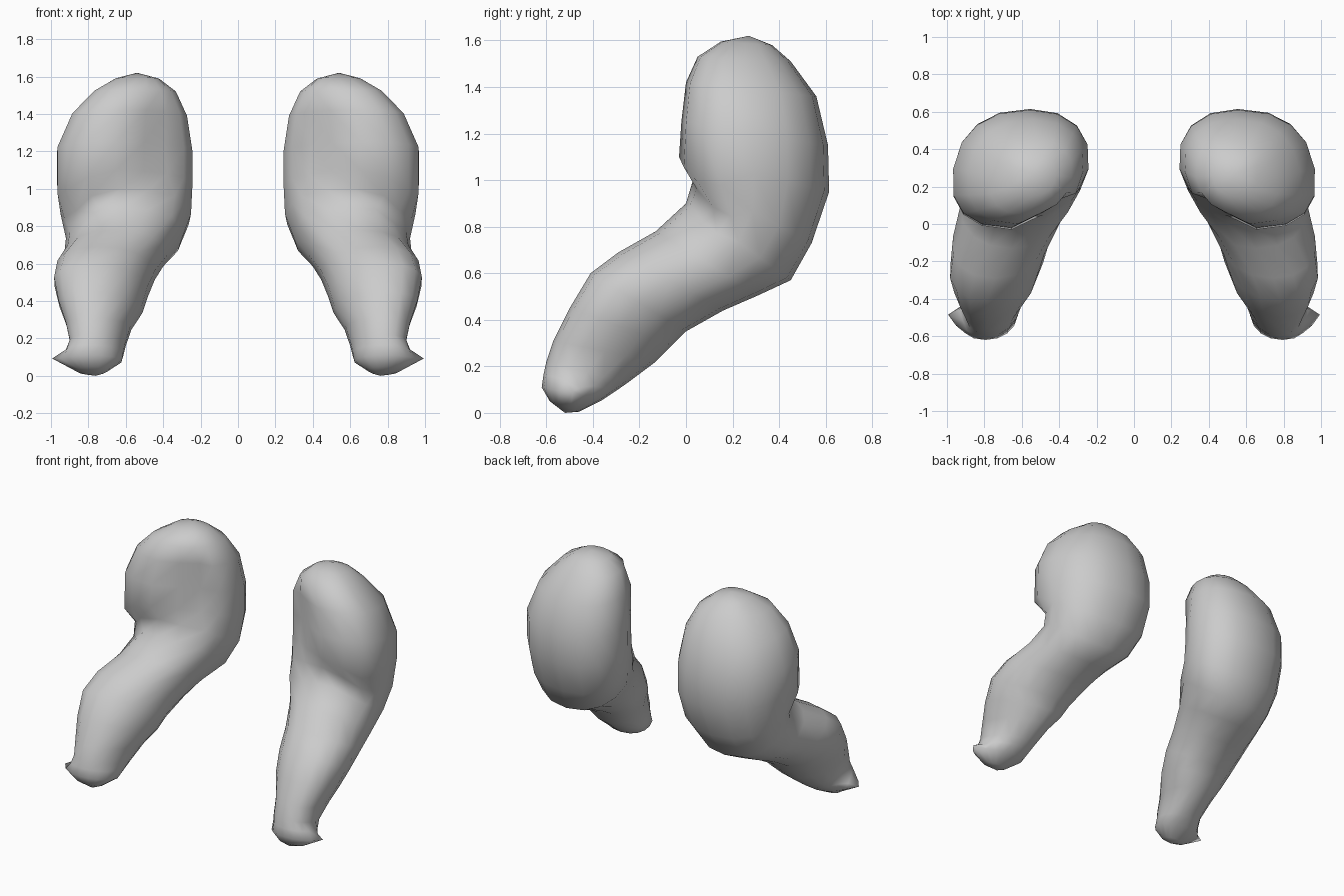
import bpy, bmesh, math
from mathutils import Vector

if "Cube" in bpy.data.objects:
    bpy.data.objects.remove(bpy.data.objects["Cube"])

SEGMENTS = 16

# one row per cross-section, bottom to top:
# front y, front z, back y, back z, inner x, outer x, sideways lean of the front
RINGS = [
    (-.585, .05, -.46, .005, .70, .86, 0),
    (-.62, .11, -.36, .055, .62, .93, .02),
    (-.612, .165, -.30, .095, .61, .915, .03),
    (-.60, .22, -.25, .13, .60, .90, .03),
    (-.57, .31, -.13, .22, .57, .92, .04),
    (-.50, .45, -.06, .29, .51, .96, .05),
    (-.41, .60, .00, .35, .48, .985, .05),
    (-.29, .69, .16, .44, .44, .97, .04),
    (-.13, .78, .31, .505, .38, .93, 0),
    (.00, .90, .45, .57, .30, .92, 0),
    (.03, 1.0, .54, .73, .25, .95, .03),
    (-.03, 1.10, .615, .95, .24, .97, .05),
    (-.02, 1.25, .61, 1.15, .24, .97, .05),
    (.00, 1.42, .56, 1.36, .27, .89, .04),
    (.05, 1.53, .45, 1.51, .33, .77, .03),
    (.15, 1.595, .37, 1.58, .42, .66, 0),
]

# local pushes: (ring, point) -> offset. Point 0 is outer, 4 front, 8 inner
PUSH = {
    # spur on the outside of the lower end
    (1, 0): (.065, .005, .01), (1, 1): (.025, 0, 0), (1, 15): (.01, 0, 0),
    (2, 0): (.02, 0, -.02),
    # outer front crease slants down under the upper bulge
    (9, 1): (0, 0, -.03), (9, 2): (-.01, .01, -.03),
    (10, 1): (-.01, .02, -.08), (10, 2): (-.02, .02, -.08), (10, 3): (0, 0, -.03),
    (11, 1): (0, 0, -.08), (11, 2): (0, 0, -.09), (11, 3): (0, 0, -.04),
    # inner front is hollowed and flows into the lower part
    (9, 6): (-.03, 0, 0), (10, 6): (-.03, .02, 0),
    (11, 5): (0, .05, 0), (11, 6): (0, .08, 0), (11, 7): (0, .03, 0),
    (12, 5): (0, .06, 0), (12, 6): (.01, .08, 0), (12, 7): (0, .03, 0),
    (13, 5): (0, .04, 0), (13, 6): (0, .06, 0),
}

skin = bpy.data.materials.new("plain grey")
skin.diffuse_color = (.6, .6, .6, 1)
skin.use_nodes = True
skin.node_tree.nodes["Principled BSDF"].inputs["Base Color"].default_value = skin.diffuse_color


def squarish(v, power=.92):
    return math.copysign(abs(v) ** power, v)


def make_limb(name, side):
    bm = bmesh.new()
    loops = []
    for i, (fy, fz, by, bz, x0, x1, lean) in enumerate(RINGS):
        centre = Vector(((x0 + x1) / 2, (fy + by) / 2, (fz + bz) / 2))
        forward = Vector((0, fy - by, fz - bz)) / 2
        half = math.sqrt(((x1 - x0) / 2) ** 2 - lean ** 2)
        loop = []
        for k in range(SEGMENTS):
            a = math.tau * k / SEGMENTS
            # outer half of the upper bulge is a little fuller
            power = .84 if i > 9 and math.cos(a) > 0 else .92
            c, s = squarish(math.cos(a), power), squarish(math.sin(a), power)
            p = centre + forward * s
            p.x += half * c + lean * s
            p += Vector(PUSH.get((i, k), (0, 0, 0)))
            loop.append(bm.verts.new((p.x * side, p.y, p.z)))
        loops.append(loop)
    # skin between the cross-sections
    for lo, hi in zip(loops, loops[1:]):
        for k in range(SEGMENTS):
            n = (k + 1) % SEGMENTS
            bm.faces.new((lo[k], lo[n], hi[n], hi[k]))
    # rounded ends
    for loop, tip in ((loops[0], (.76, -.52, .0)), (loops[-1], (.54, .27, 1.62))):
        pole = bm.verts.new((tip[0] * side, tip[1], tip[2]))
        for k in range(SEGMENTS):
            bm.faces.new((loop[k], loop[(k + 1) % SEGMENTS], pole))
    bmesh.ops.recalc_face_normals(bm, faces=bm.faces)
    for f in bm.faces:
        f.smooth = True
    mesh = bpy.data.meshes.new(name)
    bm.to_mesh(mesh)
    bm.free()
    mesh.materials.append(skin)
    bpy.context.collection.objects.link(bpy.data.objects.new(name, mesh))


make_limb("right_limb", 1)
make_limb("left_limb", -1)
